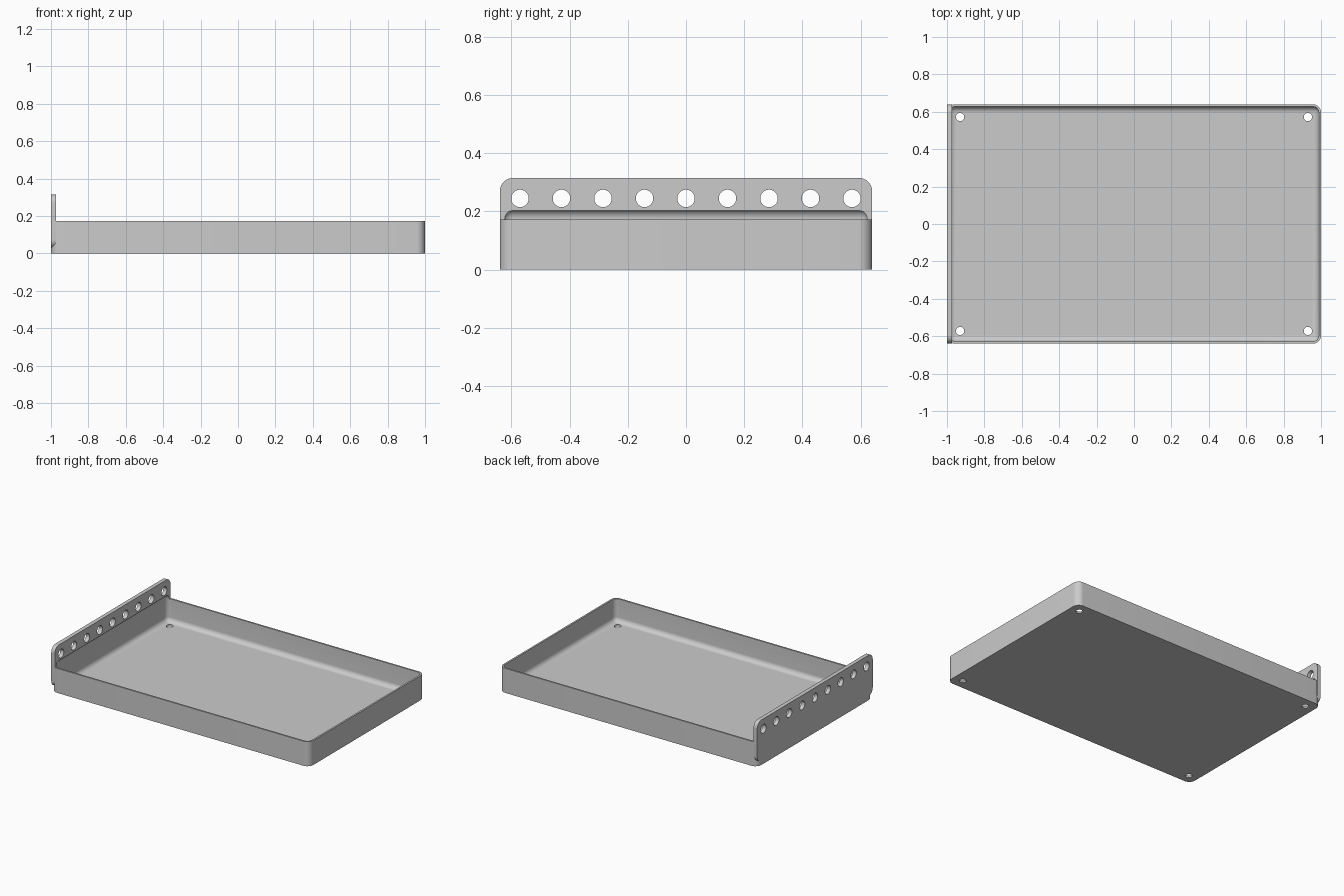
import bpy, bmesh, math
from mathutils import Matrix, Vector

default = bpy.data.objects.get("Cube")
if default:
    bpy.data.objects.remove(default, do_unlink=True)

LENGTH, WIDTH, HEIGHT = 2.0, 1.28, 0.172
WALL, CORNER = 0.012, 0.045
PLATE_THICK, PLATE_LOW, PLATE_TOP = 0.028, 0.028, 0.315
CAVITY_TOP = 0.208

grey = bpy.data.materials.new("plain grey")
grey.use_nodes = True
grey.diffuse_color = (0.6, 0.6, 0.6, 1)
grey.node_tree.nodes["Principled BSDF"].inputs["Base Color"].default_value = (0.6, 0.6, 0.6, 1)


def add_object(name, bm):
    bmesh.ops.recalc_face_normals(bm, faces=bm.faces)
    mesh = bpy.data.meshes.new(name)
    bm.to_mesh(mesh)
    bm.free()
    mesh.materials.append(grey)
    obj = bpy.data.objects.new(name, mesh)
    bpy.context.collection.objects.link(obj)
    return obj


def rounded_box(name, low, high, radius, axis=None):
    """Box with rounded edges: only those along one axis, or all of them."""
    low, high = Vector(low), Vector(high)
    bm = bmesh.new()
    bmesh.ops.create_cube(bm, size=1)
    bmesh.ops.scale(bm, vec=high - low, verts=bm.verts)
    bmesh.ops.translate(bm, vec=(low + high) / 2, verts=bm.verts)
    edges = [e for e in bm.edges if axis is None
             or abs((e.verts[0].co - e.verts[1].co).normalized()[axis]) > 0.9]
    bmesh.ops.bevel(bm, geom=edges, offset=radius, offset_type='OFFSET',
                    segments=10, profile=0.5, affect='EDGES')
    return add_object(name, bm)


def pegs(name, points, radius, depth, rotation):
    """Row of cylinders used to drill holes."""
    bm = bmesh.new()
    for p in points:
        bmesh.ops.create_cone(bm, cap_ends=True, segments=40, radius1=radius,
                              radius2=radius, depth=depth,
                              matrix=Matrix.Translation(p) @ rotation)
    return add_object(name, bm)


def combine(target, other, operation):
    mod = target.modifiers.new(operation.lower(), 'BOOLEAN')
    mod.operation, mod.solver, mod.object = operation, 'EXACT', other
    bpy.context.view_layer.objects.active = target
    bpy.ops.object.modifier_apply(modifier=mod.name)
    bpy.data.objects.remove(other, do_unlink=True)


X, Y = LENGTH / 2, WIDTH / 2

# Tray block with rounded upright corners, joined to the tall end plate
tray = rounded_box("tray", (-X, -Y, 0), (X, Y, HEIGHT), CORNER, axis=2)
plate = rounded_box("end_plate", (-X, -Y, PLATE_LOW),
                    (-X + PLATE_THICK, Y, PLATE_TOP), CORNER, axis=0)
combine(tray, plate, 'UNION')

# Filleted cavity, which also bites a shallow recess into the plate
cavity = rounded_box("cavity_cutter", (-X + WALL, -Y + WALL, WALL),
                     (X - WALL, Y - WALL, CAVITY_TOP), CORNER - WALL)
combine(tray, cavity, 'DIFFERENCE')

# Four floor holes
corners = [Vector((sx * 0.93, sy * 0.572, 0)) for sx in (-1, 1) for sy in (-1, 1)]
combine(tray, pegs("floor_hole_cutter", corners, 0.022, 0.1, Matrix.Identity(4)),
        'DIFFERENCE')

# Row of nine holes along the plate
row = [Vector((-X, i * 0.1427, 0.245)) for i in range(-4, 5)]
combine(tray, pegs("plate_hole_cutter", row, 0.03, 0.2,
                   Matrix.Rotation(math.pi / 2, 4, 'Y')), 'DIFFERENCE')

# Smooth fillets, crisp edges
bpy.ops.object.select_all(action='DESELECT')
tray.select_set(True)
bpy.context.view_layer.objects.active = tray
bpy.ops.object.shade_smooth_by_angle(angle=math.radians(30))
